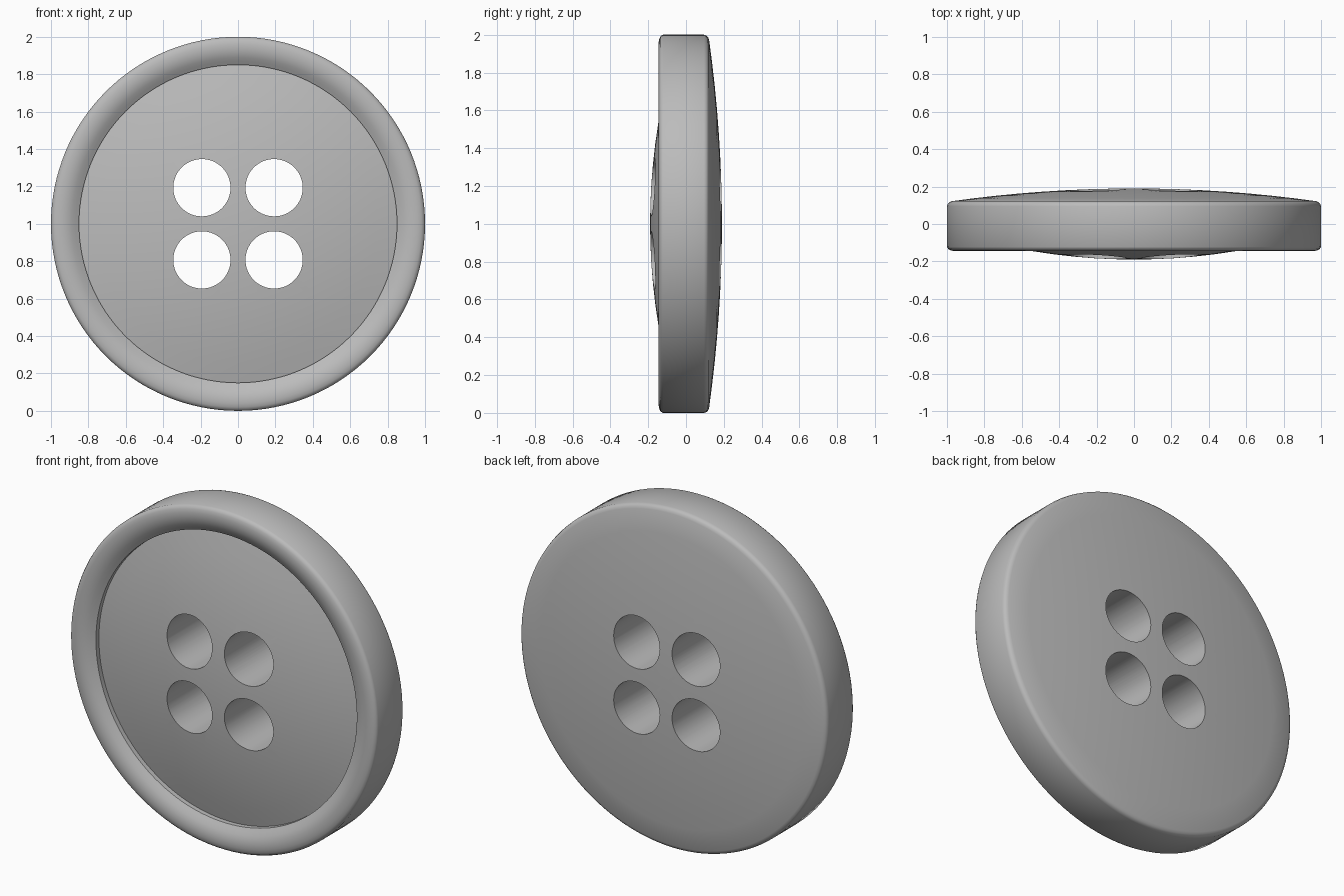
import bpy, bmesh, math
from mathutils import Matrix, Vector

cube = bpy.data.objects.get("Cube")
if cube:
    bpy.data.objects.remove(cube)

GREY = (0.5, 0.5, 0.5, 1)
grey = bpy.data.materials.new("button grey")
grey.use_nodes = True
grey.diffuse_color = GREY
grey.node_tree.nodes["Principled BSDF"].inputs["Base Color"].default_value = GREY

CENTRE = Vector((0, 0, 1))


def add_object(name, bm):
    mesh = bpy.data.meshes.new(name)
    bm.to_mesh(mesh)
    bm.free()
    mesh.materials.append(grey)
    obj = bpy.data.objects.new(name, mesh)
    bpy.context.collection.objects.link(obj)
    return obj


def dome(y_centre, y_edge, edge, steps=8):
    """Parabolic section from the axis out to the edge radius."""
    return [(edge * i / steps, y_centre + (y_edge - y_centre) * (i / steps) ** 2)
            for i in range(steps + 1)]


# Cross-section: domed front, raised rounded rim, side wall, domed back
front = dome(-0.19, -0.08, 0.85)
rim = [(0.85, -0.108), (0.868, -0.119), (0.888, -0.131), (0.91, -0.14),
       (0.935, -0.145), (0.96, -0.145), (0.98, -0.141), (0.993, -0.134), (1, -0.122)]
edge = [(1, 0.095), (0.996, 0.108), (0.988, 0.116)]
back = dome(0.19, 0.122, 0.975)[::-1]
profile = front + rim + edge + back

# Button body, revolved around the front-to-back axis
bm = bmesh.new()
verts = [bm.verts.new((r, y, 1)) for r, y in profile]
edges = [bm.edges.new(pair) for pair in zip(verts, verts[1:])]
bmesh.ops.spin(bm, geom=verts + edges, cent=CENTRE, axis=(0, 1, 0),
               angle=math.tau, steps=128)
bmesh.ops.remove_doubles(bm, verts=bm.verts, dist=0.0005)
bmesh.ops.recalc_face_normals(bm, faces=bm.faces)
button = add_object("button_body", bm)

# Four thread holes
bm = bmesh.new()
for sx in (-1, 1):
    for sz in (-1, 1):
        place = (Matrix.Translation(CENTRE + Vector((sx * 0.193, 0, sz * 0.193)))
                 @ Matrix.Rotation(math.pi / 2, 4, "X"))
        bmesh.ops.create_cone(bm, cap_ends=True, segments=64, radius1=0.153,
                              radius2=0.153, depth=1, matrix=place)
cutter = add_object("hole_cutter", bm)
cutter.hide_render = True

cut = button.modifiers.new("thread_holes", "BOOLEAN")
cut.operation = "DIFFERENCE"
cut.solver = "EXACT"
cut.object = cutter

bpy.ops.object.select_all(action="DESELECT")
button.select_set(True)
bpy.context.view_layer.objects.active = button
bpy.ops.object.modifier_apply(modifier=cut.name)
bpy.data.objects.remove(cutter)
bpy.ops.object.shade_smooth_by_angle(angle=math.radians(35))
